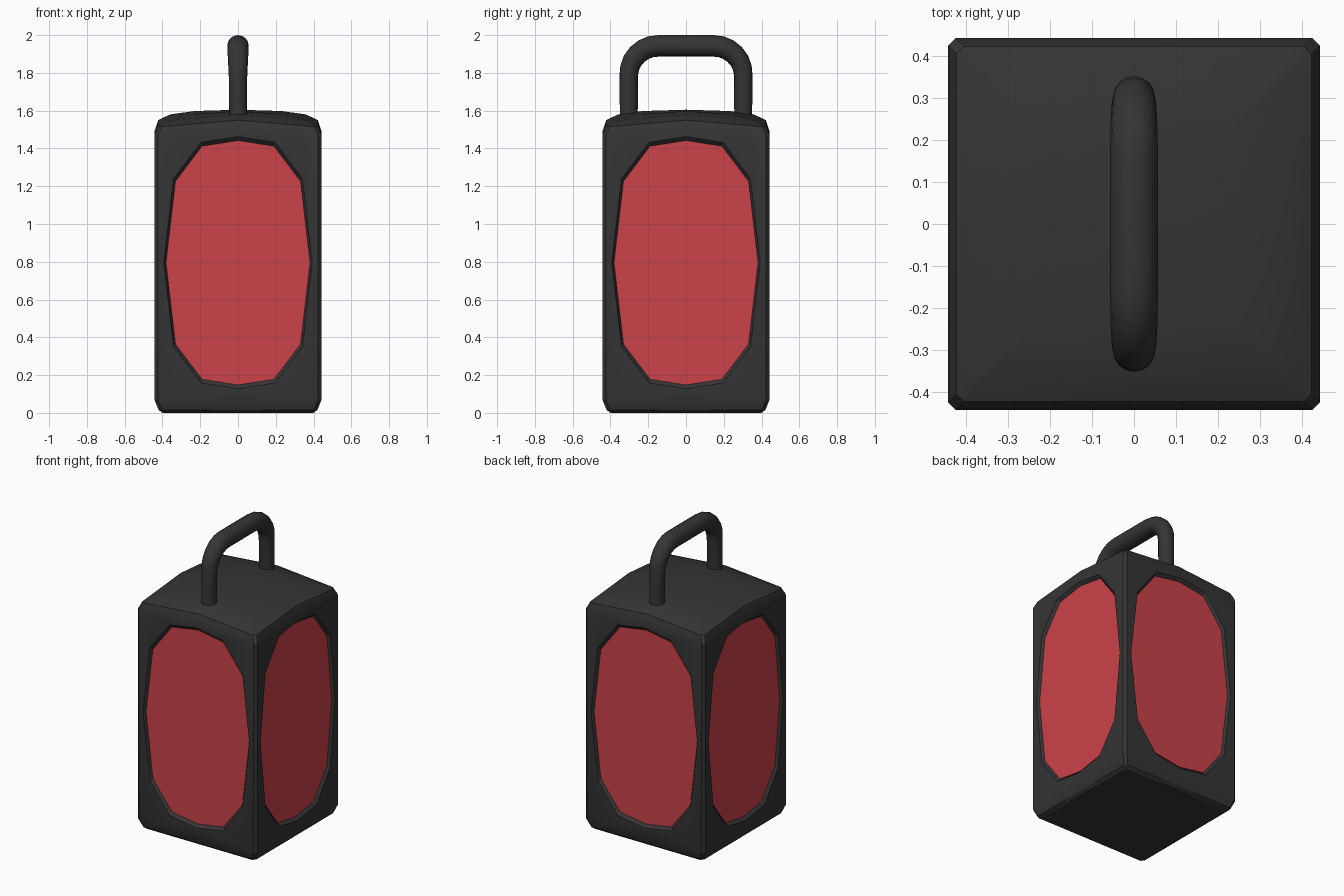
import bpy, bmesh
from math import sin, cos, pi
from mathutils import Matrix, Vector

if "Cube" in bpy.data.objects:
    bpy.data.objects.remove(bpy.data.objects["Cube"])


def material(name, rgb):
    m = bpy.data.materials.new(name)
    m.diffuse_color = (*rgb, 1)
    m.use_nodes = True
    m.node_tree.nodes["Principled BSDF"].inputs["Base Color"].default_value = m.diffuse_color
    return m


BLACK = material("charcoal", (0.035, 0.035, 0.035))
RED = material("red_glass", (0.60, 0.055, 0.068))


def finish(name, bm, mat):
    bmesh.ops.recalc_face_normals(bm, faces=bm.faces)
    me = bpy.data.meshes.new(name)
    bm.to_mesh(me)
    bm.free()
    ob = bpy.data.objects.new(name, me)
    bpy.context.collection.objects.link(ob)
    me.materials.append(mat)
    return ob


def smooth(ob, angle):
    bpy.ops.object.select_all(action='DESELECT')
    ob.select_set(True)
    bpy.context.view_layer.objects.active = ob
    bpy.ops.object.shade_smooth_by_angle(angle=angle)


def loft(bm, rings):
    rings = [[bm.verts.new(p) for p in r] for r in rings]
    n = len(rings[0])
    for a, b in zip(rings, rings[1:]):
        for i in range(n):
            j = (i + 1) % n
            bm.faces.new((a[i], a[j], b[j], b[i]))
    return rings


# Body: chamfered square rings, domed at the top
def square_ring(w, z_mid, z_corner):
    c = 0.04 * w
    side = [(-w + c, -w, z_corner), (0, -w, z_mid), (w - c, -w, z_corner)]
    return [Matrix.Rotation(k * pi / 2, 3, 'Z') @ Vector(p) for k in range(4) for p in side]


bm = bmesh.new()
profile = [(0.40, 0.0, 0.0), (0.42, 0.015, 0.015), (0.442, 0.07, 0.07), (0.442, 1.49, 1.47),
           (0.422, 1.55, 1.515), (0.36, 1.58, 1.55), (0.23, 1.598, 1.582)]
rings = loft(bm, [square_ring(*p) for p in profile])
bm.faces.new(rings[0])
apex = bm.verts.new((0, 0, 1.605))
for i in range(12):
    bm.faces.new((rings[-1][i], rings[-1][(i + 1) % 12], apex))
body = finish("lantern_body", bm, BLACK)

# Twelve-sided window outline, used for both the recesses and the panes
quarter = [(0.38, 0.0), (0.33, 0.43), (0.19, 0.615)]
half = quarter + [(0, 0.645)] + [(-x, z) for x, z in reversed(quarter)]
outline = half + [(-x, -z) for x, z in half[1:-1]]


def window(name, layers, turn, mat):
    bm = bmesh.new()
    rings = loft(bm, [[(x * s, -d, 0.795 + z * s) for x, z in outline] for d, s in layers])
    bm.faces.new(rings[0])
    bm.faces.new(rings[-1])
    bm.transform(Matrix.Rotation(turn, 4, 'Z'))
    return finish(name, bm, mat)


for k, side in enumerate(("front", "right", "back", "left")):
    turn = k * pi / 2
    cutter = window("recess_cutter", [(0.418, 0.998), (0.442, 1.035), (0.47, 1.078)], turn, BLACK)
    cutter.hide_render = True
    mod = body.modifiers.new("recess", 'BOOLEAN')
    mod.operation = 'DIFFERENCE'
    mod.solver = 'EXACT'
    mod.object = cutter
    bpy.context.view_layer.objects.active = body
    bpy.ops.object.modifier_apply(modifier=mod.name)
    bpy.data.objects.remove(cutter)
    window(side + "_pane", [(0.40, 1.003), (0.426, 1.003)], turn, RED)
smooth(body, 0.45)

# Handle: bent tube, slightly thicker along the grip
arc = [(0.148 + 0.155 * cos(a), 1.788 + 0.155 * sin(a), 0.049 + 0.008 * sin(a))
       for a in [i * pi / 12 for i in range(7)]]
path = [(0.303, 1.54, 0.047)] + arc
path += [(-y, z, r) for y, z, r in reversed(path)]
bm = bmesh.new()
tube = []
for i, (y, z, r) in enumerate(path):
    a, b = path[max(i - 1, 0)], path[min(i + 1, len(path) - 1)]
    t = Vector((0, b[0] - a[0], b[1] - a[1])).normalized()
    n = Vector((0, -t.z, t.y))
    tube.append([Vector((r * cos(u), y, z)) + n * r * sin(u)
                 for u in [j * pi / 8 for j in range(16)]])
rings = loft(bm, tube)
bm.faces.new(rings[0])
bm.faces.new(rings[-1])
smooth(finish("carry_handle", bm, BLACK), 0.7)
